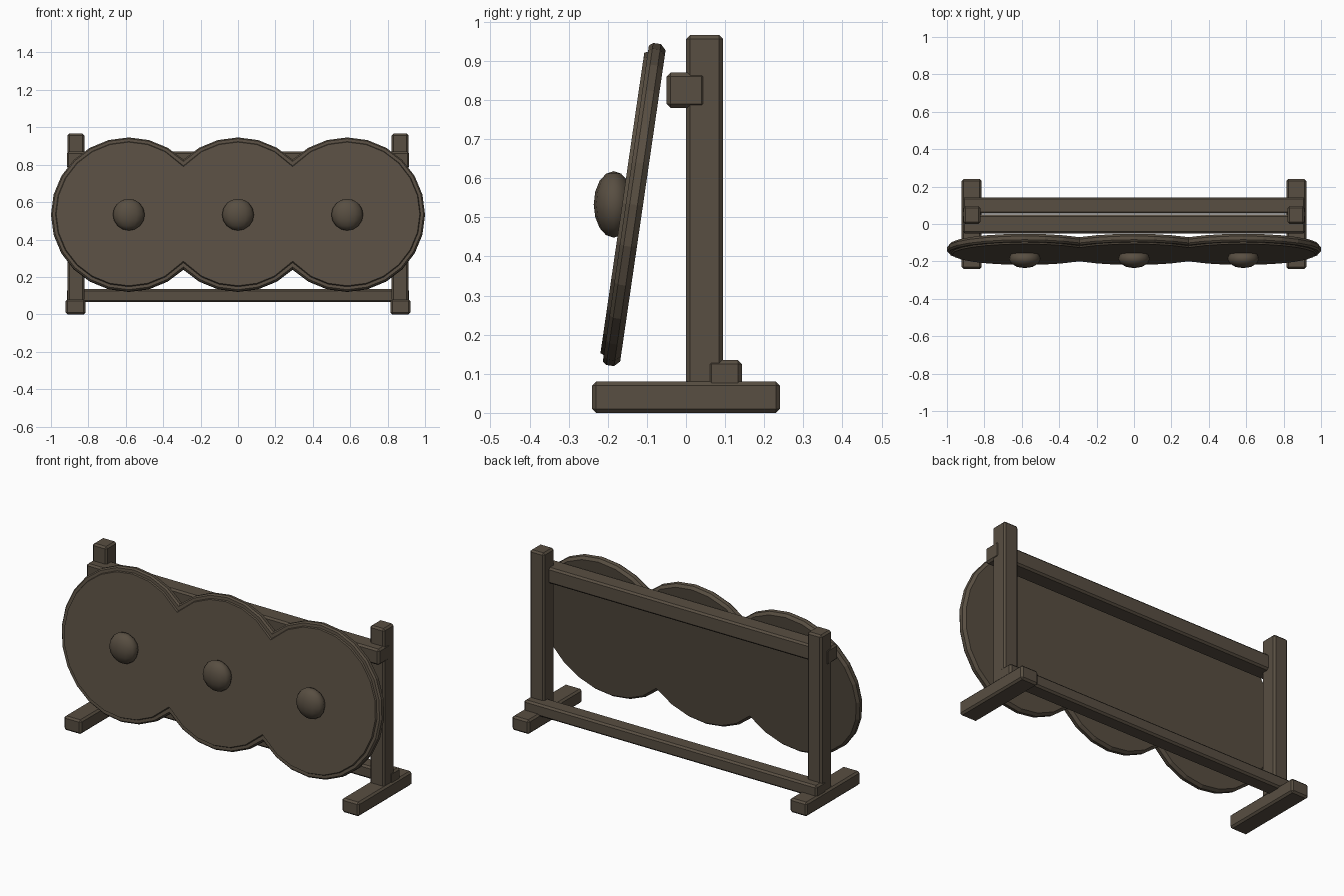
import bpy, bmesh
from math import sin, cos, pi, radians, sqrt
from mathutils import Matrix, Vector

cube = bpy.data.objects.get("Cube")
if cube:
    bpy.data.objects.remove(cube, do_unlink=True)

wood = bpy.data.materials.new("dark_brown")
wood.use_nodes = True
colour = (0.098, 0.077, 0.054, 1)
wood.diffuse_color = colour
wood.node_tree.nodes["Principled BSDF"].inputs["Base Color"].default_value = colour

SPACING = 0.584
TILT = Matrix.Translation((0, -0.136, 0.533)) @ Matrix.Rotation(radians(-8.3), 4, 'X')


def make_object(name, bm):
    bmesh.ops.recalc_face_normals(bm, faces=bm.faces)
    mesh = bpy.data.meshes.new(name)
    bm.to_mesh(mesh)
    bm.free()
    mesh.materials.append(wood)
    obj = bpy.data.objects.new(name, mesh)
    bpy.context.collection.objects.link(obj)


def beam(name, low, high, bevel=0.01):
    """Chamfered timber between two corners."""
    low, high = Vector(low), Vector(high)
    bm = bmesh.new()
    bmesh.ops.create_cube(bm, size=1)
    bmesh.ops.scale(bm, vec=high - low, verts=bm.verts)
    bmesh.ops.translate(bm, vec=(low + high) / 2, verts=bm.verts)
    bmesh.ops.bevel(bm, geom=bm.edges[:], offset=bevel, segments=1, affect='EDGES')
    make_object(name, bm)


def triple_outline(r, sides=24):
    """Outline of three overlapping discs, with a point at each cusp."""
    half = SPACING / 2
    cusp = sqrt(r * r - half * half)
    upper = []
    for c in (1, 0, -1):
        for i in range(sides // 2 + 1):
            angle = 2 * pi * i / sides
            x = cos(angle)
            # Drop the part of the arc hidden in a neighbouring disc
            if (c < 1 and x > 0.7) or (c > -1 and x < -0.7):
                continue
            upper.append((c * SPACING + r * x, r * sin(angle)))
        if c > -1:
            upper.append((c * SPACING - half, cusp))
    lower = [(-x, -z) for x, z in upper[1:-1]]
    return upper + lower


# Stand: foot and post on each side
for side, s in (("left", 1), ("right", -1)):
    for part, x0, x1, y0, y1, z0, z1 in (
            ("foot", 0.815, 0.922, -0.24, 0.24, 0, 0.08),
            ("post", 0.822, 0.912, 0, 0.095, 0.07, 0.966)):
        xs = sorted((s * x0, s * x1))
        beam(f"{side}_{part}", (xs[0], y0, z0), (xs[1], y1, z1))

# Cross beams
beam("upper_beam", (-0.915, -0.05, 0.78), (0.915, 0.05, 0.87))
beam("lower_beam", (-0.915, 0.055, 0.065), (0.915, 0.143, 0.135))

# Leaning panel: stepped rim lofted from front to back
bm = bmesh.new()
section = ((-0.027, 0.388), (-0.018, 0.392), (-0.018, 0.408),
           (-0.008, 0.416), (0.012, 0.416), (0.026, 0.402))
loops = [[bm.verts.new((x, y, z)) for x, z in triple_outline(r)] for y, r in section]
for a, b in zip(loops, loops[1:]):
    n = len(a)
    for i in range(n):
        j = (i + 1) % n
        bm.faces.new((a[i], a[j], b[j], b[i]))
bm.faces.new(loops[0])
bm.faces.new(loops[-1])
bm.transform(TILT)
make_object("triple_disc_panel", bm)

# Rounded boss at each disc centre
for name, x in (("right", -SPACING), ("middle", 0), ("left", SPACING)):
    bm = bmesh.new()
    bmesh.ops.create_uvsphere(bm, u_segments=12, v_segments=8, radius=0.085)
    bmesh.ops.scale(bm, vec=(1, 0.6, 1), verts=bm.verts)
    bmesh.ops.translate(bm, vec=(x, -0.185, 0.533), verts=bm.verts)
    for f in bm.faces:
        f.smooth = True
    make_object(f"{name}_boss", bm)
